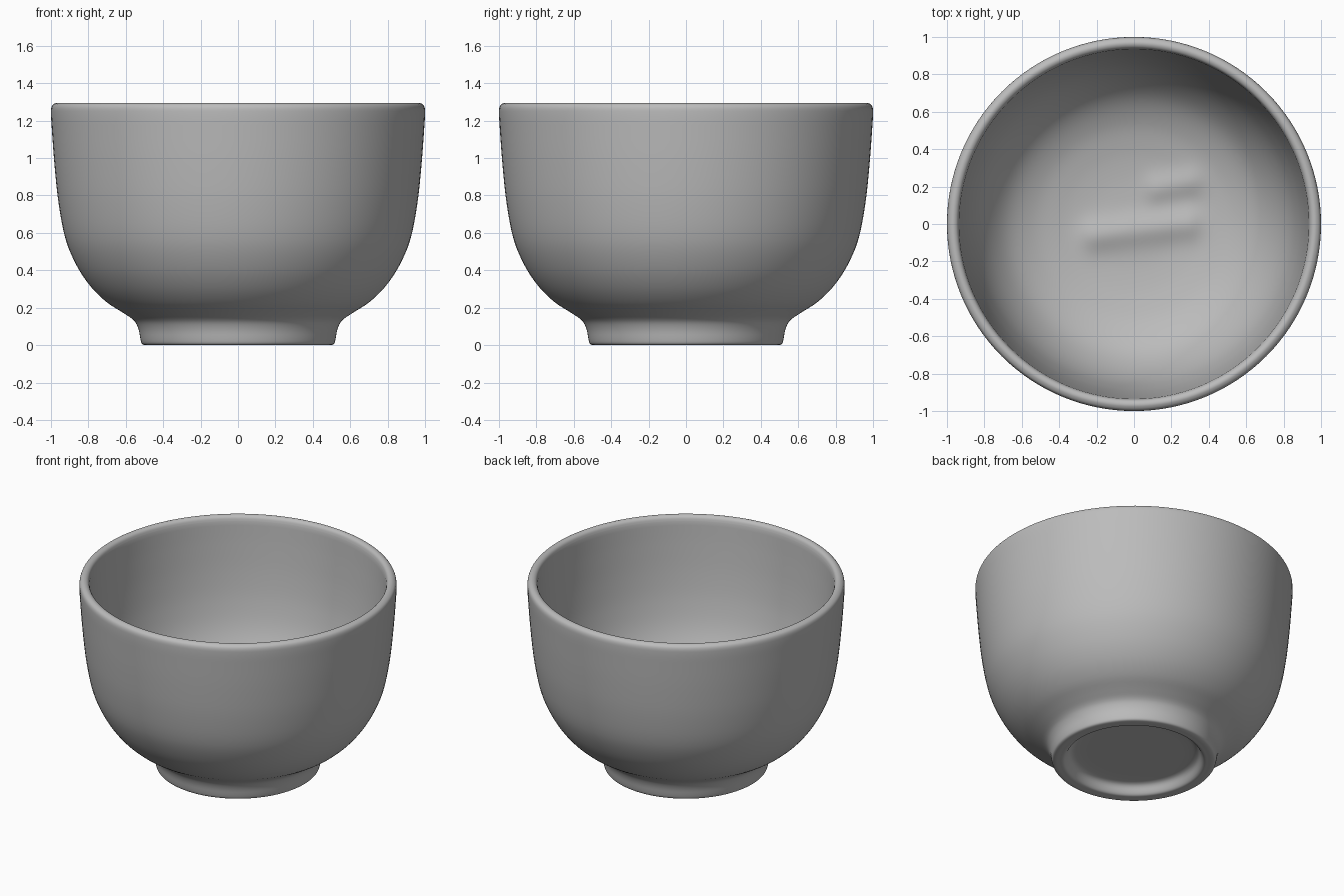
import bpy
import bmesh
import math
from mathutils import Vector
from mathutils.geometry import interpolate_bezier

if "Cube" in bpy.data.objects:
    bpy.data.objects.remove(bpy.data.objects["Cube"])

SEGMENTS = 128

clay = bpy.data.materials.new("grey_clay")
clay.use_nodes = True
clay.diffuse_color = (0.5, 0.5, 0.5, 1)
clay.node_tree.nodes["Principled BSDF"].inputs["Base Color"].default_value = (0.5, 0.5, 0.5, 1)


def smooth_path(points, steps=4):
    """Sample a smooth curve through the (radius, height) points."""
    pts = [Vector((r, 0, z)) for r, z in points]
    path = []
    for i in range(len(pts) - 1):
        a, b = pts[i], pts[i + 1]
        reach = (b - a).length / 3
        ta = (b - pts[max(i - 1, 0)]).normalized() * reach
        tb = (pts[min(i + 2, len(pts) - 1)] - a).normalized() * reach
        path += interpolate_bezier(a, a + ta, b - tb, b, steps + 1)[:-1]
    return path + [pts[-1]]


# Underside recess, foot ring, outer wall, rounded rim
outside = smooth_path([
    (0, 0.07), (0.2, 0.07), (0.37, 0.068), (0.405, 0.055), (0.43, 0.015),
    (0.445, 0.002), (0.47, 0), (0.495, 0), (0.512, 0.006), (0.52, 0.025),
    (0.532, 0.085), (0.555, 0.13), (0.61, 0.17), (0.70, 0.228),
    (0.785, 0.31), (0.86, 0.42), (0.92, 0.56), (0.958, 0.75),
    (0.98, 0.95), (0.995, 1.15), (1.0, 1.25), (0.994, 1.28),
    (0.975, 1.294), (0.958, 1.294), (0.943, 1.283), (0.935, 1.26)])

# Inner wall down to the floor
inside = smooth_path([
    (0.935, 1.26), (0.925, 1.1), (0.907, 0.9), (0.88, 0.72), (0.835, 0.55),
    (0.765, 0.41), (0.67, 0.30), (0.54, 0.225), (0.40, 0.187),
    (0.27, 0.17), (0.13, 0.165), (0, 0.164)], 6)

# Turn the profile around the vertical axis
bm = bmesh.new()
profile = [bm.verts.new(p) for p in outside + inside[1:]]
edges = [bm.edges.new(pair) for pair in zip(profile, profile[1:])]
bmesh.ops.spin(bm, geom=profile + edges, cent=(0, 0, 0), axis=(0, 0, 1),
               angle=math.tau, steps=SEGMENTS, use_duplicate=False)
bmesh.ops.remove_doubles(bm, verts=bm.verts, dist=0.0005)
bmesh.ops.recalc_face_normals(bm, faces=bm.faces)


def ridge(p, start, end, width, height):
    """Height of a soft finger ridge running from start to end."""
    a, b = Vector(start), Vector(end)
    t = max(0, min(1, (p - a).dot(b - a) / (b - a).length_squared))
    return height * math.exp(-((p - a.lerp(b, t)).length / width) ** 2)


# Two soft throwing ridges on the inner floor
for v in bm.verts:
    radius = v.co.xy.length
    if radius < 0.65 and v.co.z > 0.12 and v.co.z < 0.35:
        if radius > 0.5 and v.co.z < 0.2:
            continue
        v.co.z += ridge(v.co.xy, (-0.2, -0.06), (0.28, 0.0), 0.085, 0.03)
        v.co.z += ridge(v.co.xy, (0.13, 0.19), (0.29, 0.22), 0.075, 0.022)

mesh = bpy.data.meshes.new("bowl")
bm.to_mesh(mesh)
bm.free()
mesh.materials.append(clay)
bowl = bpy.data.objects.new("bowl", mesh)
bpy.context.collection.objects.link(bowl)

# Soft shading all over
bpy.context.view_layer.objects.active = bowl
bowl.select_set(True)
bpy.ops.object.shade_smooth_by_angle(angle=math.radians(50))
